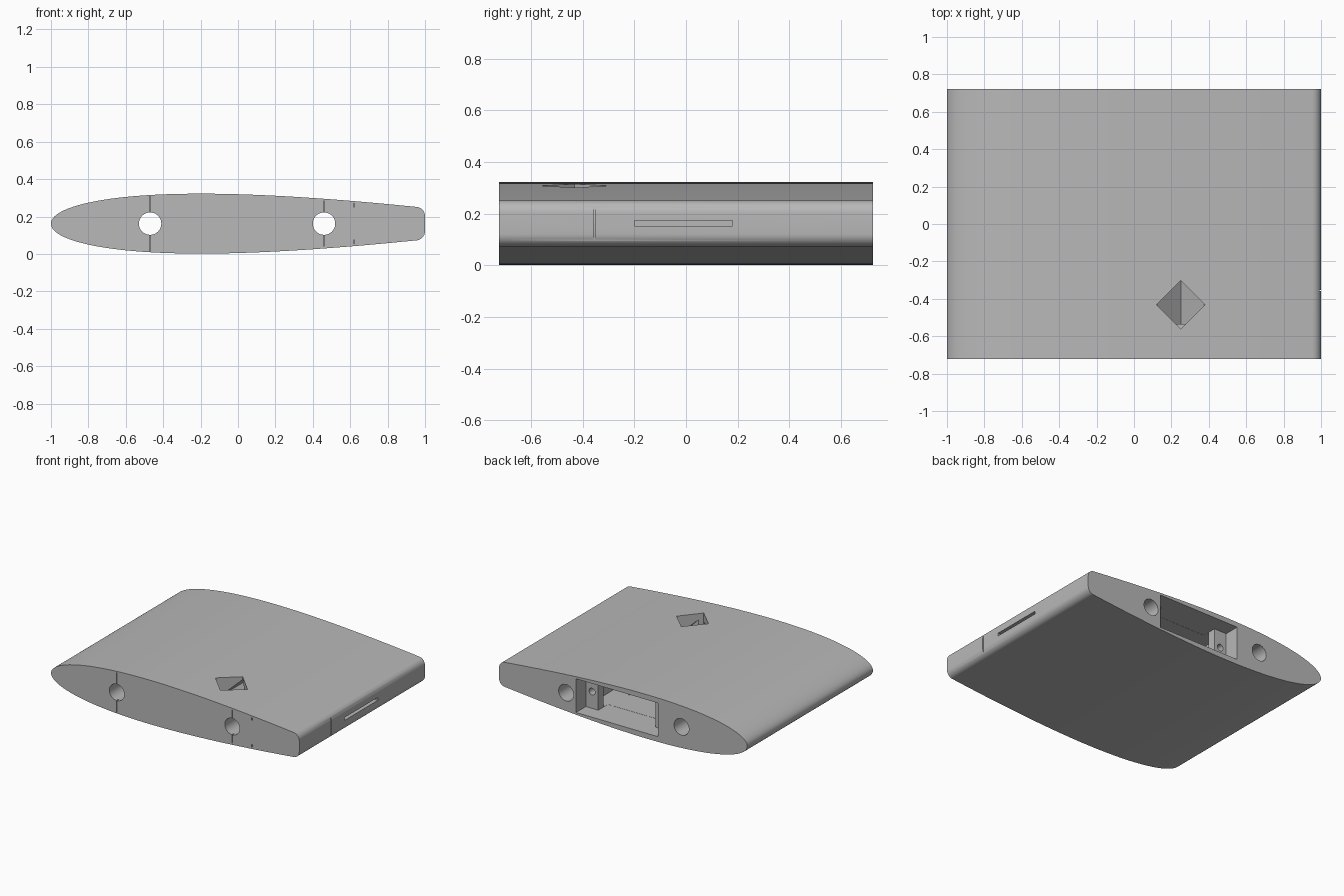
import bpy, bmesh, math
from mathutils import Matrix

cube = bpy.data.objects.get("Cube")
if cube:
    bpy.data.objects.remove(cube, do_unlink=True)

CHORD, MID, HALF = 2.67, 0.162, 0.723

grey = bpy.data.materials.new("plain grey")
grey.use_nodes = True
grey.diffuse_color = (0.48, 0.48, 0.48, 1)
grey.node_tree.nodes["Principled BSDF"].inputs["Base Color"].default_value = grey.diffuse_color


def add_object(name, bm):
    bmesh.ops.recalc_face_normals(bm, faces=bm.faces)
    mesh = bpy.data.meshes.new(name)
    bm.to_mesh(mesh)
    bm.free()
    mesh.materials.append(grey)
    obj = bpy.data.objects.new(name, mesh)
    bpy.context.collection.objects.link(obj)
    return obj


def prism(name, outline, y0, y1):
    """Extrude an (x, z) outline from y0 to y1."""
    bm = bmesh.new()
    face = bm.faces.new([bm.verts.new((x, y0, z)) for x, z in outline])
    new = bmesh.ops.extrude_face_region(bm, geom=[face])["geom"]
    bmesh.ops.translate(bm, vec=(0, y1 - y0, 0),
                        verts=[v for v in new if isinstance(v, bmesh.types.BMVert)])
    return add_object(name, bm)


def box(name, x, y, z):
    return prism(name, [(x[0], z[0]), (x[1], z[0]), (x[1], z[1]), (x[0], z[1])], *y)


def disc(x, z, r, n):
    return [(x + r * math.cos(2 * math.pi * i / n), z + r * math.sin(2 * math.pi * i / n))
            for i in range(n)]


def thickness(x):
    """Half thickness of a symmetric wing section cut short at x = 1."""
    t = (x + 1) / CHORD
    return 0.6 * CHORD * (0.2969 * math.sqrt(t) - 0.126 * t - 0.3516 * t ** 2
                          + 0.2843 * t ** 3 - 0.1015 * t ** 4)


# wing body: curved section with a rounded blunt rear edge
R, START = 0.05, 0.95
upper = [(-1 + (START + 1) * (i / 40) ** 2, thickness(-1 + (START + 1) * (i / 40) ** 2))
         for i in range(41)]
edge = upper[-1][1]
upper += [(START + R * math.sin(a), edge - R + R * math.cos(a))
          for a in [math.pi / 2 * i / 8 for i in range(1, 9)]]
outline = [(x, MID + h) for x, h in upper] + [(x, MID - h) for x, h in reversed(upper[1:])]
body = prism("wing_section", outline, -HALF, HALF)

cutters = []

# spar holes running right through
for x in (-0.47, 0.46):
    cutters.append(prism("spar_hole", disc(x, MID, 0.06, 40), -1, 1))

# stepped pocket in the back face, leaving two thin mounting tabs
LOW, HIGH = 0.04, 0.285
cutters.append(box("pocket_mouth", (-0.28, 0.38), (0.61, 1), (LOW, HIGH)))
cutters.append(box("pocket_neck", (-0.18, 0.28), (0.5, 0.65), (LOW, HIGH)))
cutters.append(box("pocket_cavity", (-0.279, 0.379), (0.25, 0.55), (LOW + 0.001, HIGH - 0.001)))
for x in (-0.23, 0.33):
    cutters.append(prism("screw_hole", disc(x, MID, 0.025, 16), 0.5, 0.65))

# diamond duct from the pocket to a square opening in the top
cutters.append(prism("cable_duct", disc(0.25, MID, 0.125, 4), -0.535, 0.3))
bm = bmesh.new()
bmesh.ops.create_cube(bm, size=1)
bmesh.ops.transform(bm, verts=bm.verts, matrix=Matrix.Translation((0.25, -0.432, MID + 0.15))
                    @ Matrix.Rotation(math.pi / 4, 4, "Z")
                    @ Matrix.Diagonal((0.182, 0.182, 0.3, 1)))
cutters.append(add_object("cable_exit", bm))

# slot and fine groove in the rear edge
cutters.append(box("rear_slot", (0.8, 1.1), (-0.2, 0.18), (0.152, 0.173)))
cutters.append(box("rear_groove", (0.992, 1.1), (-0.358, -0.352), (0.09, 0.235)))

# fine vertical grooves in the front face
for x, reach, inner in ((-0.47, 0.146, 0.05), (0.46, 0.12, 0.05), (0.62, 0.107, 0.088)):
    for side in (-1, 1):
        z = sorted((MID + side * inner, MID + side * reach))
        cutters.append(box("front_groove", (x - 0.003, x + 0.003), (-1, -HALF + 0.02), z))

# apply the cuts one by one
bpy.context.view_layer.objects.active = body
body.select_set(True)
for cutter in cutters:
    cut = body.modifiers.new(cutter.name, "BOOLEAN")
    cut.operation = "DIFFERENCE"
    cut.solver = "EXACT"
    cut.object = cutter
    bpy.ops.object.modifier_apply(modifier=cut.name)
    bpy.data.objects.remove(cutter, do_unlink=True)

bpy.ops.object.shade_smooth_by_angle(angle=math.radians(30))
